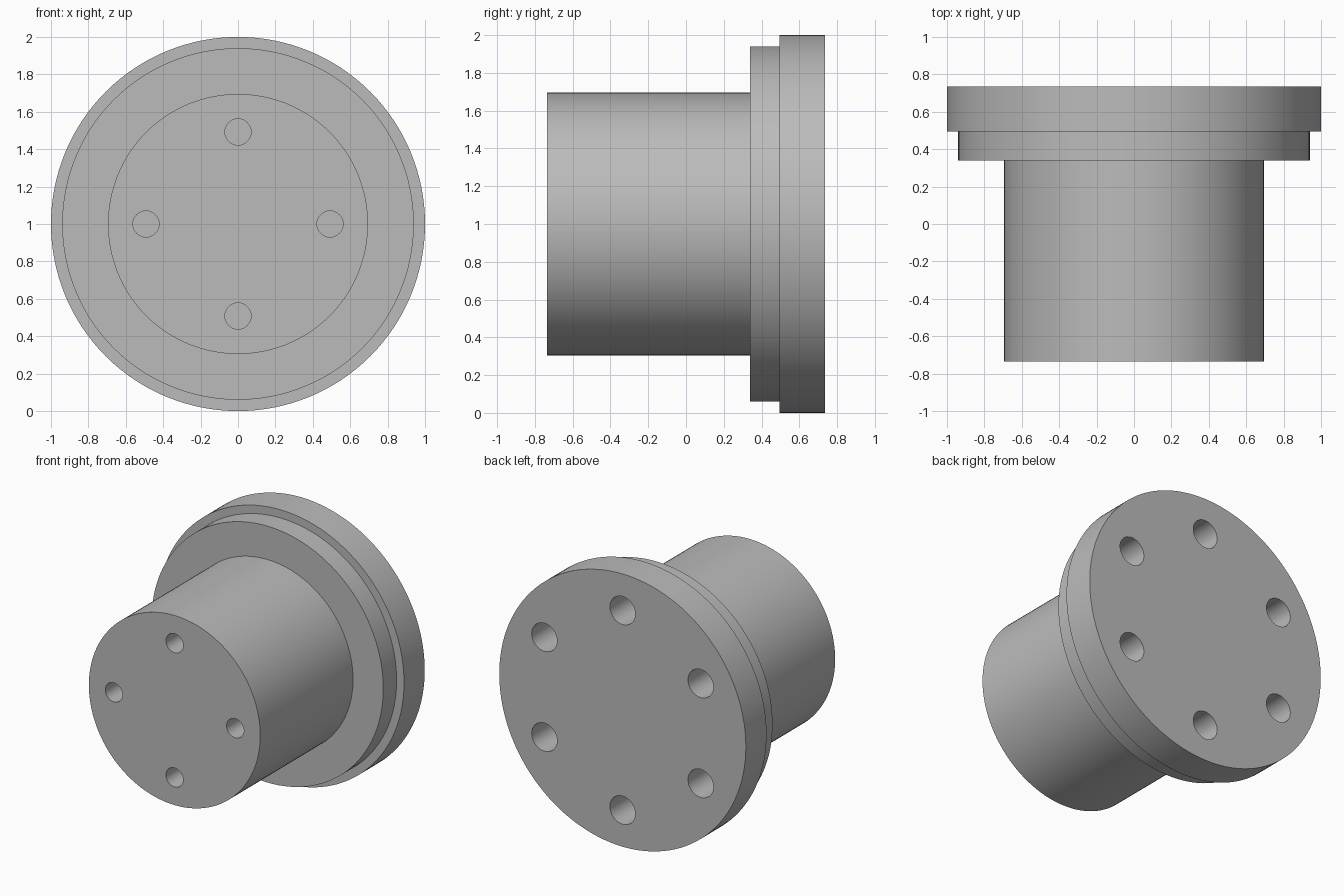
import bpy
import bmesh
from math import radians, sin, cos, pi
from mathutils import Matrix

cube = bpy.data.objects.get("Cube")
if cube:
    bpy.data.objects.remove(cube, do_unlink=True)

FRONT, STEP, RIM, BACK = -0.735, 0.34, 0.495, 0.735
CENTRE_Z = 1.0

steel = bpy.data.materials.new("grey_steel")
steel.use_nodes = True
grey = (0.5, 0.5, 0.5, 1)
steel.diffuse_color = grey
steel.node_tree.nodes["Principled BSDF"].inputs["Base Color"].default_value = grey


def make_object(name, bm):
    bmesh.ops.recalc_face_normals(bm, faces=bm.faces)
    mesh = bpy.data.meshes.new(name)
    bm.to_mesh(mesh)
    bm.free()
    mesh.materials.append(steel)
    obj = bpy.data.objects.new(name, mesh)
    bpy.context.collection.objects.link(obj)
    return obj


def lathe(name, profile, sides=128):
    """Spin (radius, y) points about the y axis and cap both ends."""
    bm = bmesh.new()
    rings = [[bm.verts.new((r * cos(2 * pi * i / sides), y,
                            CENTRE_Z + r * sin(2 * pi * i / sides)))
              for i in range(sides)] for r, y in profile]
    for a, b in zip(rings, rings[1:]):
        for i in range(sides):
            j = (i + 1) % sides
            bm.faces.new((a[i], a[j], b[j], b[i]))
    bm.faces.new(rings[0])
    bm.faces.new(rings[-1])
    return make_object(name, bm)


def hole_cutter(name, count, pitch_radius, radius, y_min, y_max):
    """A ring of cylinders along y, the first one at the top."""
    bm = bmesh.new()
    for i in range(count):
        angle = pi / 2 + 2 * pi * i / count
        place = Matrix.Translation((pitch_radius * cos(angle), (y_min + y_max) / 2,
                                    CENTRE_Z + pitch_radius * sin(angle)))
        bmesh.ops.create_cone(bm, cap_ends=True, segments=48, radius1=radius,
                              radius2=radius, depth=y_max - y_min,
                              matrix=place @ Matrix.Rotation(pi / 2, 4, "X"))
    return make_object(name, bm)


# Stepped body: hub, locating shoulder and flange
body = lathe("flanged_hub", [
    (0.695, FRONT), (0.695, STEP),
    (0.94, STEP), (0.94, RIM),
    (1.0, RIM), (1.0, BACK)])

# Blind bolt holes in the hub face and the flange face
cutters = [
    hole_cutter("hub_hole_cutter", 4, 0.492, 0.07, FRONT - 0.1, FRONT + 0.3),
    hole_cutter("flange_hole_cutter", 6, 0.732, 0.103, BACK - 0.32, BACK + 0.1)]

bpy.ops.object.select_all(action="DESELECT")
bpy.context.view_layer.objects.active = body
body.select_set(True)
for cutter in cutters:
    cut = body.modifiers.new(cutter.name, "BOOLEAN")
    cut.operation = "DIFFERENCE"
    cut.solver = "EXACT"
    cut.object = cutter
    bpy.ops.object.modifier_apply(modifier=cut.name)
    bpy.data.objects.remove(cutter, do_unlink=True)

bpy.ops.object.shade_smooth_by_angle(angle=radians(30))
